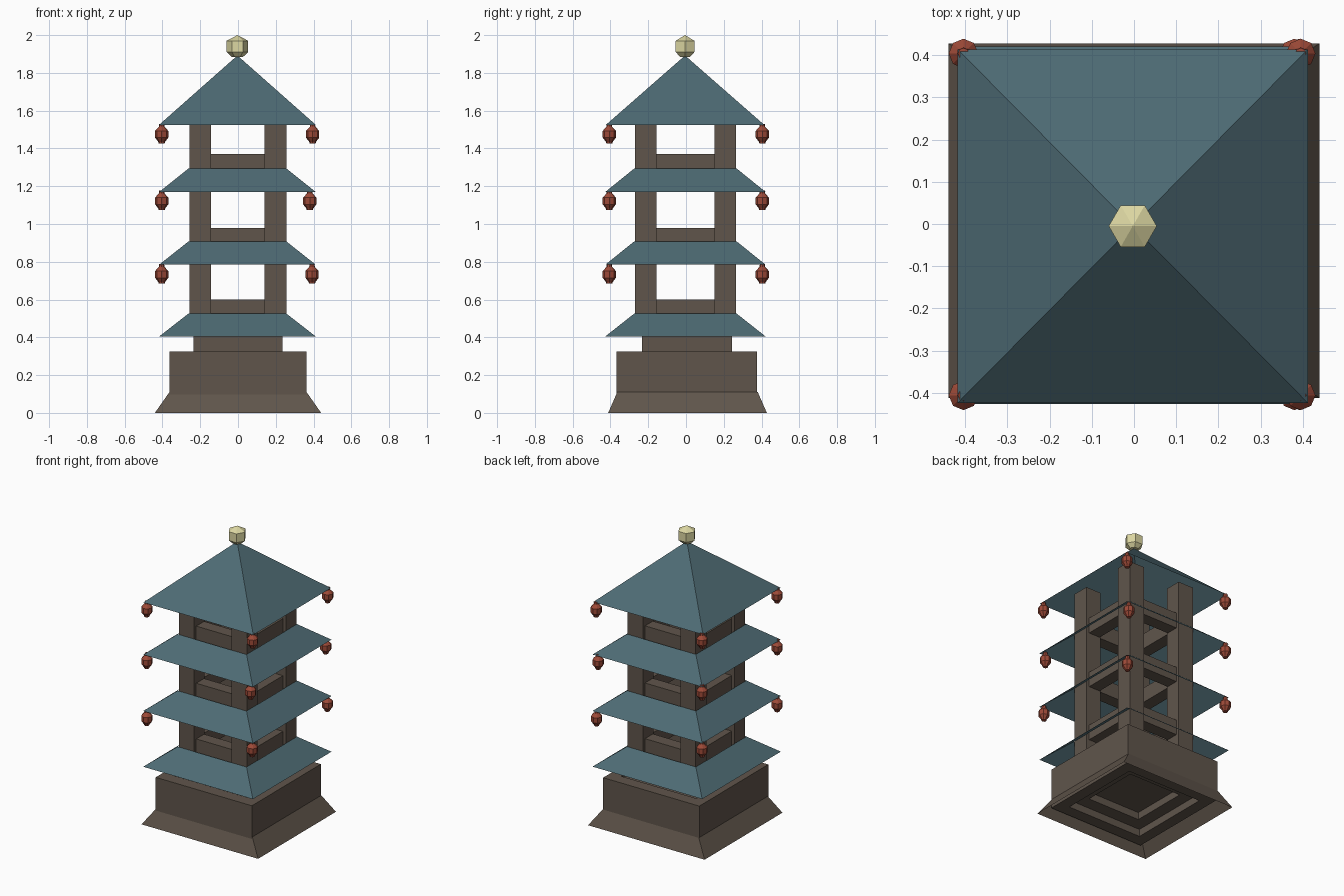
import bpy, bmesh, math

if "Cube" in bpy.data.objects:
    bpy.data.objects.remove(bpy.data.objects["Cube"])


def mat(name, rgb):
    # sRGB bytes to linear diffuse colour
    m = bpy.data.materials.new(name)
    lin = [((c / 255 + 0.055) / 1.055) ** 2.4 for c in rgb]
    m.diffuse_color = (*lin, 1)
    m.use_nodes = True
    m.node_tree.nodes["Principled BSDF"].inputs["Base Color"].default_value = m.diffuse_color
    return m


WOOD = mat("dark_wood", (96, 85, 75))
TILE = mat("teal_tile", (78, 107, 116))
RED = mat("lantern_red", (158, 74, 56))
GOLD = mat("pale_gold", (220, 215, 162))


def finish(name, bm, material, loc=(0, 0, 0)):
    me = bpy.data.meshes.new(name)
    bmesh.ops.recalc_face_normals(bm, faces=bm.faces)
    bm.to_mesh(me)
    bm.free()
    me.materials.append(material)
    ob = bpy.data.objects.new(name, me)
    ob.location = loc
    bpy.context.collection.objects.link(ob)
    return ob


def box(name, x0, x1, y0, y1, z0, z1, material=WOOD):
    bm = bmesh.new()
    bmesh.ops.create_cube(bm, size=1)
    for v in bm.verts:
        v.co = ((x0 + x1) / 2 + v.co.x * (x1 - x0),
                (y0 + y1) / 2 + v.co.y * (y1 - y0),
                (z0 + z1) / 2 + v.co.z * (z1 - z0))
    return finish(name, bm, material)


def square_loft(name, rings, material, loc=(0, 0, 0), closed=False):
    # rectangles (half x, half y, z) joined in order
    bm = bmesh.new()
    loops = [[bm.verts.new((sx * hx, sy * hy, z))
              for sx, sy in ((-1, -1), (1, -1), (1, 1), (-1, 1))]
             for hx, hy, z in rings]
    pairs = list(zip(loops, loops[1:]))
    if closed:
        pairs.append((loops[-1], loops[0]))
    for a, b in pairs:
        for i in range(4):
            j = (i + 1) % 4
            bm.faces.new((a[i], a[j], b[j], b[i]))
    bmesh.ops.remove_doubles(bm, verts=bm.verts, dist=1e-5)
    return finish(name, bm, material, loc)


def frame(name, outer, inner, z0, z1, loc=(0, 0, 0)):
    # hollow square frame
    (ox, oy), (ix, iy) = outer, inner
    return square_loft(name, [(ox, oy, z0), (ox, oy, z1), (ix, iy, z1), (ix, iy, z0)],
                       WOOD, loc, True)


def lathe(name, profile, sides, material, loc):
    bm = bmesh.new()
    vs = [bm.verts.new((r, 0, z)) for r, z in profile]
    es = [bm.edges.new(p) for p in zip(vs, vs[1:])]
    bmesh.ops.spin(bm, geom=vs + es, cent=(0, 0, 0), axis=(0, 0, 1),
                   angle=2 * math.pi, steps=sides)
    bmesh.ops.remove_doubles(bm, verts=bm.verts, dist=1e-4)
    return finish(name, bm, material, loc)


# Stepped hollow base
square_loft("base_skirt", [(0.44, 0.42, 0), (0.363, 0.372, 0.11)], WOOD, (0, 0.008, 0))
frame("base_wall", (0.363, 0.372), (0.285, 0.29), 0.05, 0.325, (0, 0.003, 0))
frame("base_deck", (0.29, 0.295), (0.2, 0.2), 0.10, 0.305, (0, 0.003, 0))
box("base_core", -0.235, 0.235, -0.232, 0.243, 0.15, 0.41)

# Corner columns
for sx in (-1, 1):
    for sy in (-1, 1):
        cx, cy = -0.001 + sx * 0.199, -0.003 + sy * 0.21
        box("column", cx - 0.058, cx + 0.058, cy - 0.057, cy + 0.057, 0.405, 1.585)

# Skirt roofs, rails above them
for z0, z1, rail in ((0.405, 0.525, 0.60), (0.785, 0.907, 0.98), (1.17, 1.293, 1.37)):
    square_loft("skirt_roof", [(0.414, 0.424, z0), (0.26, 0.272, z1)], TILE,
                (-0.003, -0.003, 0))
    frame("rail_frame", (0.235, 0.245), (0.15, 0.16), z1 - 0.03, rail, (-0.001, -0.003, 0))

# Top roof
square_loft("top_roof", [(0.415, 0.419, 1.525), (0, 0, 1.892)], TILE, (-0.003, -0.005, 0))

# Hexagonal finial
lathe("finial", [(0, 2.0), (0.057, 1.97), (0.057, 1.91), (0.03, 1.885), (0, 1.885)],
      6, GOLD, (-0.003, -0.005, 0))

# Lanterns under the corners of the upper three roofs
LANTERN = [(0, 0.055), (0.013, 0.055), (0.015, 0.04), (0.035, 0.018), (0.035, -0.018),
           (0.018, -0.04), (0.016, -0.048), (0, -0.048)]
for z, right in ((0.733, 0.392), (1.122, 0.38), (1.475, 0.395)):
    for x in (-0.404, right):
        for y in (-0.406, 0.404):
            lathe("lantern", LANTERN, 8, RED, (x, y, z))
